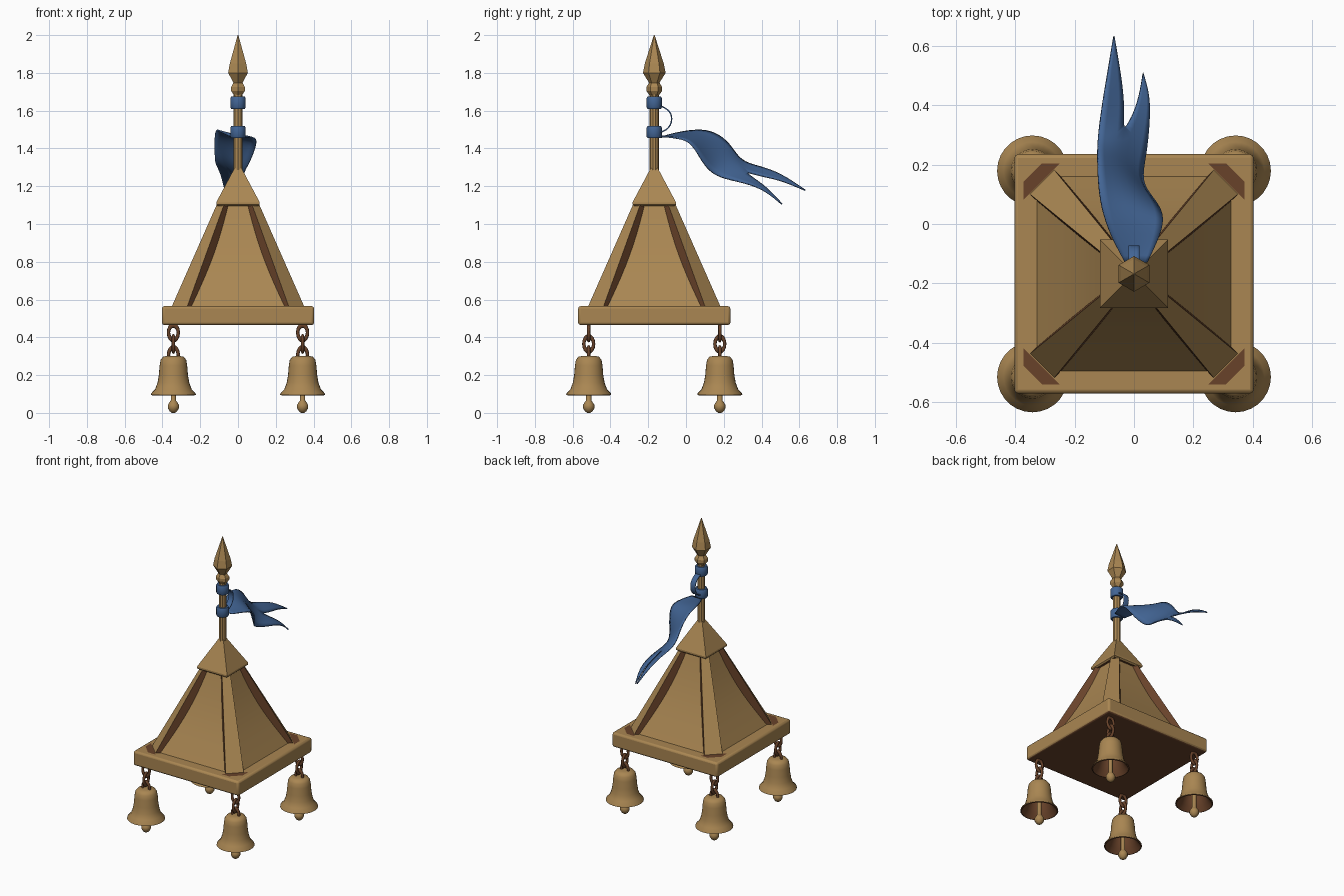
import bpy
from math import sin, cos, pi, sqrt

cube = bpy.data.objects.get("Cube")
if cube:
    bpy.data.objects.remove(cube, do_unlink=True)

CY = -0.168  # the tower axis lies forward of the centre


def material(name, rgb):
    m = bpy.data.materials.new(name)
    m.use_nodes = True
    m.diffuse_color = (*rgb, 1)
    m.node_tree.nodes["Principled BSDF"].inputs["Base Color"].default_value = (*rgb, 1)
    return m


GOLD = material("old gold", (0.40, 0.24, 0.085))
BROWN = material("dark bronze", (0.14, 0.055, 0.023))
BLUE = material("blue cloth", (0.055, 0.13, 0.30))


def smooth(obj, angle=0.6):
    bpy.ops.object.select_all(action="DESELECT")
    obj.select_set(True)
    bpy.context.view_layer.objects.active = obj
    bpy.ops.object.shade_smooth_by_angle(angle=angle)


def build(name, verts, faces, mats, loc=(0, 0, 0), turn=0.0):
    me = bpy.data.meshes.new(name)
    me.from_pydata(verts, [], faces)
    for m in mats:
        me.materials.append(m)
    obj = bpy.data.objects.new(name, me)
    bpy.context.collection.objects.link(obj)
    obj.location = loc
    obj.rotation_euler.z = turn
    return obj


def lathe(name, profile, n, mats, x=0, y=CY, start=pi / 2):
    """Turn an (r, z) profile, listed from bottom to top, into n sides."""
    verts = [(r * cos(start + 2 * pi * i / n), r * sin(start + 2 * pi * i / n), z)
             for r, z in profile for i in range(n)]
    faces = [(j * n + i, j * n + (i + 1) % n, (j + 1) * n + (i + 1) % n, (j + 1) * n + i)
             for j in range(len(profile) - 1) for i in range(n)]
    faces += [tuple(reversed(range(n))), tuple(range(len(verts) - n, len(verts)))]
    return build(name, verts, faces, mats, (x, y, 0))


def paint_underside(obj, slot=1):
    for p in obj.data.polygons:
        if p.normal.z < -0.9:
            p.material_index = slot


def mix(a, b, t):
    return a + (b - a) * t


# Base slab with softened edges
R2 = sqrt(2)
slab = lathe("base_slab", [(0.403 * R2, 0.465), (0.403 * R2, 0.565)], 4, [GOLD, BROWN], start=pi / 4)
paint_underside(slab)
bevel = slab.modifiers.new("soft_edges", "BEVEL")
bevel.width, bevel.segments = 0.013, 2
smooth(slab)

# Roof: four hollowed panels, and four chamfered ribs with dark flanks
ROWS = 10
Z0, Z1 = 0.56, 1.12
foot = [(0.352, 0.27), (0.27, 0.352), (0.19, 0.27), (0.27, 0.19)]
head = [(0.105, 0.068), (0.068, 0.105), (0.0, 0.035), (0.035, 0.0)]
for k in range(4):
    turn = k * pi / 2
    verts = []
    for j in range(ROWS + 1):
        t = j / ROWS
        depth = mix(0.352, 0.105, t) - 0.022 - 0.02 * sin(pi * t)
        half = mix(0.27, 0.068, t)
        verts += [(-half, -depth, mix(Z0, Z1, t)), (half, -depth, mix(Z0, Z1, t))]
    faces = [(2 * j, 2 * j + 1, 2 * j + 3, 2 * j + 2) for j in range(ROWS)]
    smooth(build(f"roof_panel_{k + 1}", verts, faces, [GOLD], (0, CY, 0), turn))

    verts = [(x, y, Z0) for x, y in foot] + [(x, y, Z1) for x, y in head]
    faces = [(i, (i + 1) % 4, (i + 1) % 4 + 4, i + 4) for i in range(4)]
    faces += [(3, 2, 1, 0), (4, 5, 6, 7)]
    rib = build(f"roof_rib_{k + 1}", verts, faces, [GOLD, BROWN], (0, CY, 0), turn)
    for i in (1, 3):
        rib.data.polygons[i].material_index = 1

    # Dark patina plate round the rib foot
    plate = [(0.372, 0.25), (0.372, 0.31), (0.31, 0.372), (0.25, 0.372)]
    build(f"rib_foot_plate_{k + 1}", [(x, y, 0.568) for x, y in plate], [(0, 1, 2, 3)],
          [BROWN], (0, CY, 0), turn)

# Roof cap
cap = lathe("roof_cap", [(r * R2, z) for r, z in
            [(0.106, 1.095), (0.115, 1.103), (0.115, 1.115), (0.018, 1.297)]],
            4, [GOLD, BROWN], start=pi / 4)
paint_underside(cap)

# Pole, finial bead and spear point
smooth(lathe("pole", [(0.025, 1.25), (0.025, 1.7)], 10, [GOLD]))
lathe("finial_bead", [(0.024, 1.68), (0.042, 1.705), (0.042, 1.725), (0.026, 1.75)], 6, [GOLD])
lathe("spear_point", [(0.026, 1.745), (0.06, 1.8), (0.05, 1.85), (0.002, 2.0)], 6, [GOLD])

# Cloth bands round the pole
for name, z in (("lower_cloth_band", 1.455), ("upper_cloth_band", 1.61)):
    smooth(lathe(name, [(0.036, z), (0.041, z + 0.008), (0.041, z + 0.054), (0.036, z + 0.064)],
                 12, [BLUE]), 1.0)


def cloth(obj, thickness):
    sub = obj.modifiers.new("soft", "SUBSURF")
    sub.levels = sub.render_levels = 2
    sub.boundary_smooth = "PRESERVE_CORNERS"
    sol = obj.modifiers.new("thick", "SOLIDIFY")
    sol.thickness, sol.offset = thickness, 0
    smooth(obj, 1.5)


# Ribbon loop between the bands
loop = [(-0.135, 1.625), (-0.10, 1.61), (-0.075, 1.58), (-0.075, 1.535), (-0.098, 1.50), (-0.135, 1.485)]
verts = [(x, y, z) for y, z in loop for x in (-0.018, 0.018)]
faces = [(2 * j, 2 * j + 1, 2 * j + 3, 2 * j + 2) for j in range(len(loop) - 1)]
cloth(build("ribbon_loop", verts, faces, [BLUE]), 0.007)

# Pennant: left and right edges of a twisting strip that forks into two tails
left = [(-0.03, -0.13, 1.46), (-0.08, -0.04, 1.485), (-0.112, 0.06, 1.50),
        (-0.12, 0.15, 1.49), (-0.122, 0.235, 1.425), (-0.122, 0.285, 1.33)]
right = [(0.045, -0.13, 1.465), (0.09, -0.035, 1.455), (0.103, 0.03, 1.435),
         (0.065, 0.085, 1.33), (0.02, 0.14, 1.262), (0.04, 0.23, 1.235)]
verts = []
for j, (a, b) in enumerate(zip(left, right)):
    mid = [(p + q) / 2 for p, q in zip(a, b)]
    mid[1] += 0.045 * j / 5
    verts += [a, mid, b]
faces = [(3 * j + c, 3 * j + c + 1, 3 * j + c + 4, 3 * j + c + 3)
         for j in range(len(left) - 1) for c in (0, 1)]
outer, fork, inner = len(verts) - 3, len(verts) - 2, len(verts) - 1
tails = [
    (outer, fork, [((-0.108, 0.39, 1.305), (-0.032, 0.39, 1.255)),
                   ((-0.09, 0.50, 1.268), (-0.045, 0.50, 1.235))], (-0.068, 0.632, 1.178)),
    (fork, inner, [((-0.005, 0.36, 1.24), (0.052, 0.34, 1.212)),
                   ((0.018, 0.43, 1.19), (0.053, 0.43, 1.172))], (0.03, 0.508, 1.105)),
]
for a, b, pairs, tip in tails:
    for p, q in pairs:
        n = len(verts)
        verts += [p, q]
        faces.append((a, b, n + 1, n))
        a, b = n, n + 1
    verts.append(tip)
    faces.append((a, b, len(verts) - 1))
cloth(build("pennant", verts, faces, [BLUE]), 0.008)

# Hanging bells with clappers and chains at the four corners
bell_profile = [(0.055, 0.26), (0.064, 0.18), (0.088, 0.125), (0.112, 0.093),
                (0.119, 0.096), (0.117, 0.104), (0.097, 0.125), (0.084, 0.16), (0.077, 0.2),
                (0.073, 0.25), (0.068, 0.28), (0.055, 0.297), (0.03, 0.302)]
clapper_profile = [(0.008, 0.0), (0.02, 0.008), (0.03, 0.025), (0.03, 0.042), (0.02, 0.058),
                   (0.014, 0.066), (0.014, 0.265)]
for side, sx in (("left", 1), ("right", -1)):
    for end, sy in (("front", -1), ("back", 1)):
        tag = f"{end}_{side}"
        x, y = 0.342 * sx, CY + 0.347 * sy
        bell = lathe("bell_" + tag, bell_profile, 28, [GOLD, BROWN], x, y)
        for i, p in enumerate(bell.data.polygons):
            if i < 28 * 4 or p.normal.z < -0.9:
                p.material_index = 1
        smooth(bell, 0.8)
        smooth(lathe("clapper_" + tag, clapper_profile, 14, [GOLD], x, y), 0.9)
        for j, z in enumerate((0.425, 0.365, 0.307)):
            bpy.ops.mesh.primitive_torus_add(
                major_radius=0.026, minor_radius=0.009, major_segments=16, minor_segments=8,
                location=(x, y, z), rotation=(pi / 2, 0, (j % 2) * pi / 2))
            link = bpy.context.object
            link.name = f"chain_link_{tag}_{j + 1}"
            link.scale.y = 1.5
            link.data.materials.append(BROWN)
            smooth(link, 1.0)
